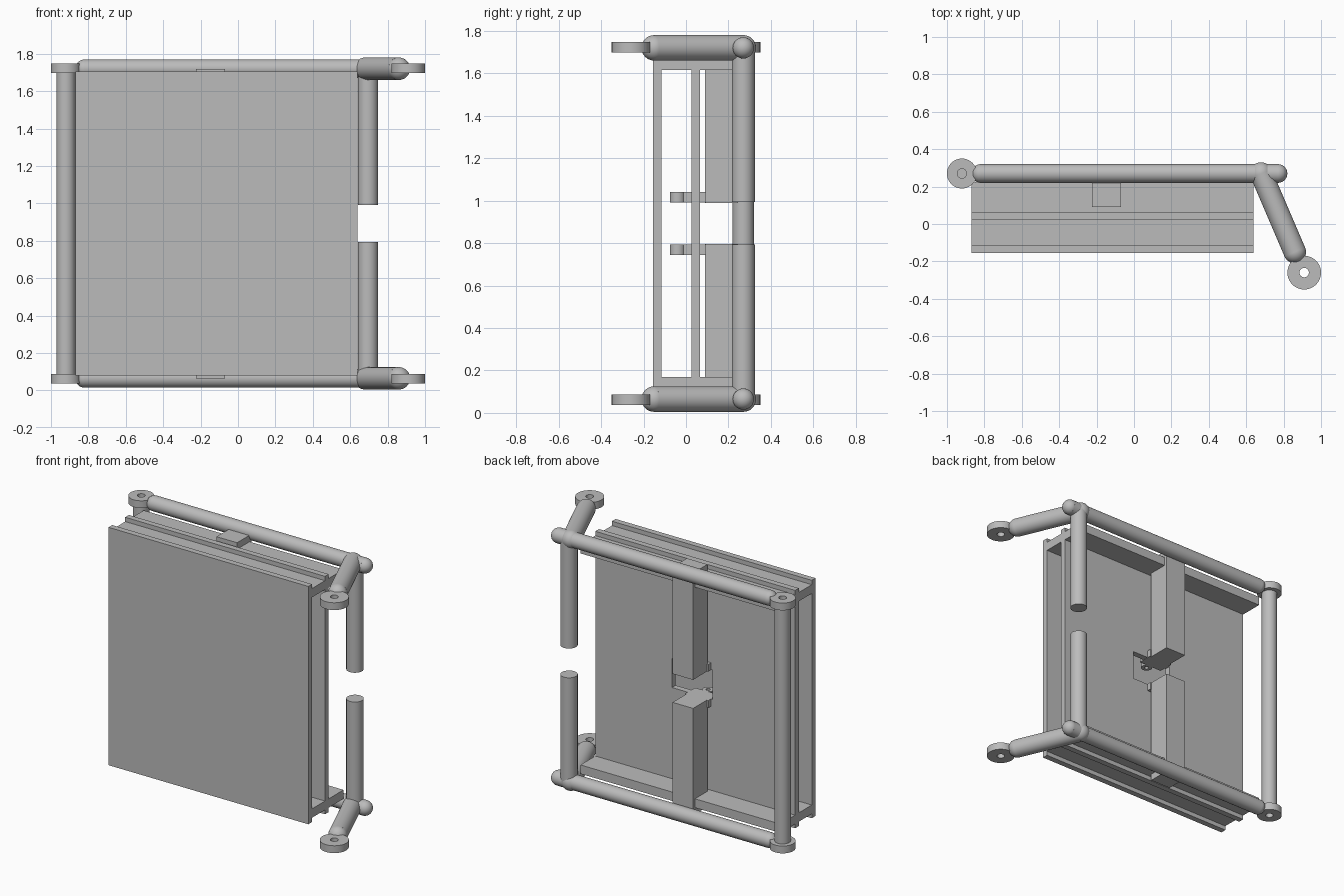
import bpy, bmesh, math
from mathutils import Vector

cube = bpy.data.objects.get("Cube")
if cube:
    bpy.data.objects.remove(cube, do_unlink=True)

grey = bpy.data.materials.new("plain grey")
grey.use_nodes = True
grey.diffuse_color = (0.5, 0.5, 0.5, 1)
grey.node_tree.nodes["Principled BSDF"].inputs["Base Color"].default_value = (0.5, 0.5, 0.5, 1)


def finish(name, bm, smooth=False):
    bmesh.ops.recalc_face_normals(bm, faces=bm.faces)
    mesh = bpy.data.meshes.new(name)
    bm.to_mesh(mesh)
    bm.free()
    mesh.materials.append(grey)
    ob = bpy.data.objects.new(name, mesh)
    bpy.context.collection.objects.link(ob)
    if smooth:
        bpy.ops.object.select_all(action='DESELECT')
        ob.select_set(True)
        bpy.context.view_layer.objects.active = ob
        bpy.ops.object.shade_smooth_by_angle(angle=math.radians(35))
    return ob


def box(name, x, y, z):
    """Box from (min, max) pairs."""
    bm = bmesh.new()
    bmesh.ops.create_cube(bm, size=1)
    for v in bm.verts:
        v.co = Vector([(a + b) / 2 + c * (b - a) for c, (a, b) in zip(v.co, (x, y, z))])
    return finish(name, bm)


def tube(name, start, end, r):
    """Solid round bar between two points."""
    a, b = Vector(start), Vector(end)
    bm = bmesh.new()
    bmesh.ops.create_cone(bm, cap_ends=True, segments=40, radius1=r, radius2=r, depth=(b - a).length)
    turn = (b - a).to_track_quat('Z', 'Y')
    for v in bm.verts:
        v.co = turn @ v.co + (a + b) / 2
    return finish(name, bm, True)


def ball(name, centre, r):
    bm = bmesh.new()
    bmesh.ops.create_uvsphere(bm, u_segments=32, v_segments=16, radius=r)
    bmesh.ops.translate(bm, verts=bm.verts, vec=centre)
    return finish(name, bm, True)


def ring(name, x, y, z, outer, inner, n=40):
    """Flat eyelet with a vertical hole; z is a (min, max) pair."""
    bm = bmesh.new()
    corners = [(inner, z[0]), (outer, z[0]), (outer, z[1]), (inner, z[1])]
    loops = []
    for i in range(n):
        a = math.tau * i / n
        loops.append([bm.verts.new((x + r * math.cos(a), y + r * math.sin(a), h)) for r, h in corners])
    for i in range(n):
        p, q = loops[i], loops[(i + 1) % n]
        for k in range(4):
            m = (k + 1) % 4
            bm.faces.new((p[k], q[k], q[m], p[m]))
    return finish(name, bm, True)


MID = 0.8925            # height of the mirror plane
WIDE = (-0.87, 0.64)    # panel width
TALL = (0.08, 1.705)
BACK = 0.27             # depth of the rear frame


def flip(side, a, b):
    """Range of heights above or below the mirror plane."""
    return tuple(sorted((MID + side * a, MID + side * b)))


# Front panel, and inner panel with a window
box("front_panel", WIDE, (-0.155, -0.115), TALL)
inner_y = (0.025, 0.065)
window = (-0.245, 0.06)
box("inner_panel_right", (WIDE[0], window[0]), inner_y, TALL)
box("inner_panel_left", (window[1], WIDE[1]), inner_y, TALL)

# Full-height post at the right end
tube("right_post", (-0.92, BACK, 0.08), (-0.92, BACK, 1.71), 0.05)

for side, tag in ((1, "upper"), (-1, "lower")):
    z = MID + side * 0.8275
    eyelet_z = flip(side, 0.805, 0.855)

    # Panel casing
    box(tag + "_inner_panel", window, inner_y, flip(side, 0.1, 0.8125))
    box(tag + "_slab", WIDE, (-0.13, 0.225), flip(side, 0.7225, 0.783))

    # Rear rail with rounded ends
    tube(tag + "_rail", (-0.82, BACK, z), (0.77, BACK, z), 0.05)
    ball(tag + "_rail_right_end", (-0.82, BACK, z), 0.05)
    ball(tag + "_rail_left_end", (0.77, BACK, z), 0.05)
    ring(tag + "_right_eyelet", -0.92, BACK, eyelet_z, 0.08, 0.025)

    # Swept arm
    tube(tag + "_arm", (0.68, BACK, z), (0.86, -0.15, z), 0.06)
    ball(tag + "_arm_elbow", (0.68, BACK, z), 0.06)
    ball(tag + "_arm_tip", (0.86, -0.15, z), 0.06)
    ring(tag + "_arm_eyelet", 0.91, -0.26, eyelet_z, 0.09, 0.025)

    # Split post at the left end
    tube(tag + "_left_post", (0.695, BACK, z), (0.695, BACK, MID + side * 0.1), 0.054)

    # Central column and its pierced tongue
    box(tag + "_column", (-0.225, -0.07), (0.09, 0.245), flip(side, 0.0975, 0.8275))
    tongue_z = flip(side, 0.0985, 0.1485)
    box(tag + "_tongue", (-0.235, -0.06), (-0.012, 0.095), tongue_z)
    ring(tag + "_tongue_eye", -0.14, -0.04, tongue_z, 0.036, 0.014)
